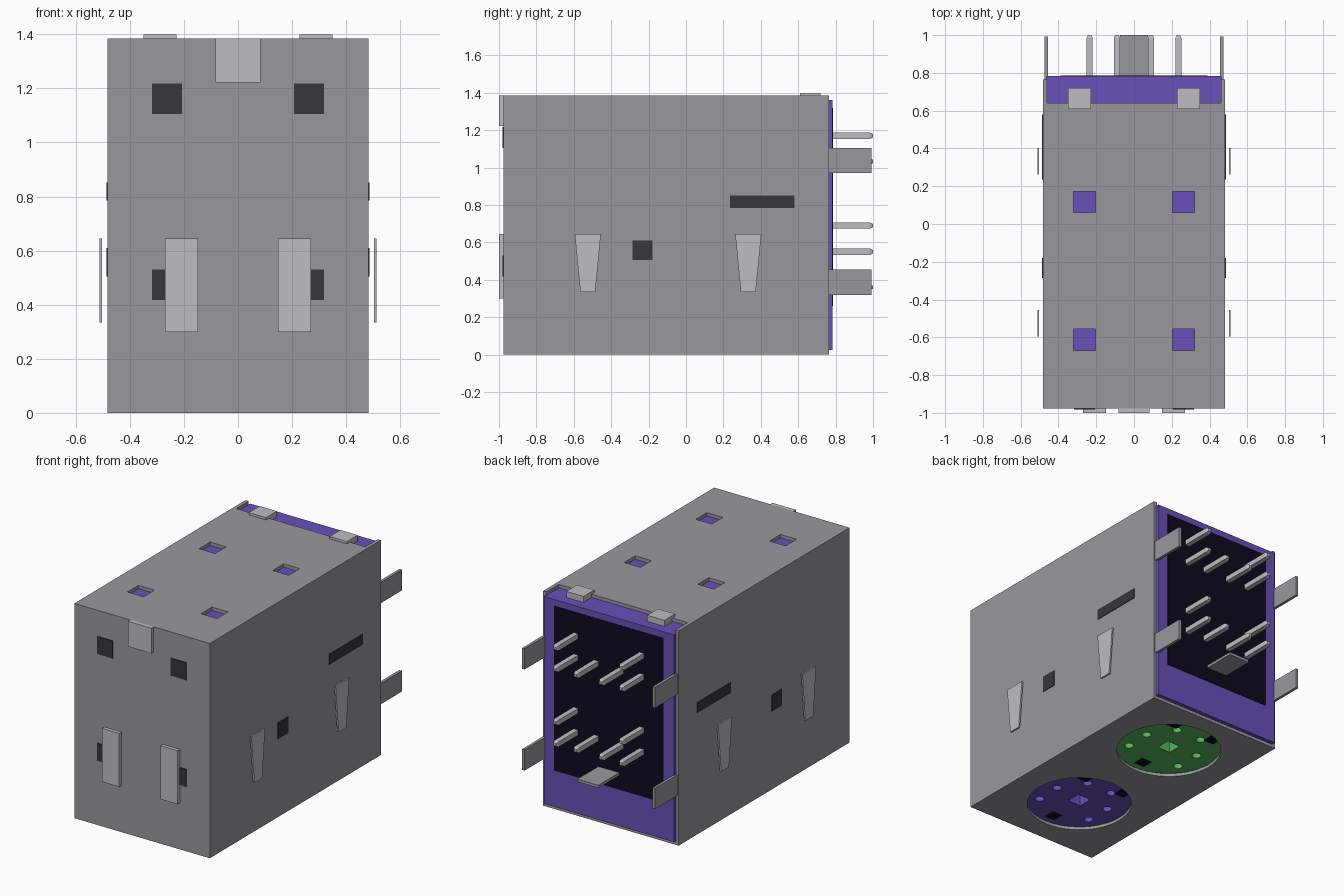
import bpy, bmesh, math
from mathutils import Matrix, Vector

old = bpy.data.objects.get("Cube")
if old:
    bpy.data.objects.remove(old, do_unlink=True)


def material(name, r, g, b):
    lin = [(c / 255 / 12.92) if c < 11 else ((c / 255 + 0.055) / 1.055) ** 2.4 for c in (r, g, b)]
    m = bpy.data.materials.new(name)
    m.use_nodes = True
    m.diffuse_color = (*lin, 1)
    bsdf = next(n for n in m.node_tree.nodes if n.type == 'BSDF_PRINCIPLED')
    bsdf.inputs["Base Color"].default_value = (*lin, 1)
    return m


STEEL = material("steel grey", 153, 153, 158)
LIGHT = material("light metal", 190, 189, 194)
PURPLE = material("purple plastic", 104, 80, 185)
GREEN = material("green plastic", 88, 182, 93)
DARK = material("dark grey", 55, 55, 59)
NAVY = material("near black", 13, 10, 30)


def finish(name, bm, mat):
    bmesh.ops.recalc_face_normals(bm, faces=bm.faces)
    me = bpy.data.meshes.new(name)
    bm.to_mesh(me)
    bm.free()
    ob = bpy.data.objects.new(name, me)
    bpy.context.collection.objects.link(ob)
    if mat:
        me.materials.append(mat)
    return ob


def add_box(bm, x, y, z):
    """Add a box given as (min, max) on each axis."""
    size = [b - a for a, b in (x, y, z)]
    mid = [(a + b) / 2 for a, b in (x, y, z)]
    m = Matrix.Translation(mid) @ Matrix.Diagonal((*size, 1))
    return bmesh.ops.create_cube(bm, size=1, matrix=m)["verts"]


def add_cylinder(bm, x, y, z, r, sides):
    bmesh.ops.create_cone(bm, cap_ends=True, segments=sides, radius1=r, radius2=r,
                          depth=z[1] - z[0],
                          matrix=Matrix.Translation((x, y, (z[0] + z[1]) / 2)))


def box(name, mat, x, y, z):
    bm = bmesh.new()
    add_box(bm, x, y, z)
    return finish(name, bm, mat)


def cut(target, bm):
    """Subtract a bmesh from the target and discard the cutter."""
    cutter = finish("cutter", bm, None)
    cutter.hide_render = True
    mod = target.modifiers.new("cut", 'BOOLEAN')
    mod.operation = 'DIFFERENCE'
    mod.solver = 'EXACT'
    mod.object = cutter
    bpy.context.view_layer.objects.active = target
    bpy.ops.object.modifier_apply(modifier=mod.name)
    bpy.data.objects.remove(cutter, do_unlink=True)


def span(s, a, b):
    """Range a..b mirrored to side s."""
    return (a, b) if s > 0 else (-b, -a)


SIDES = ((1, "left"), (-1, "right"))
SOCKETS = (("front_socket", PURPLE, -0.52), ("rear_socket", GREEN, 0.33))

# Thin metal shell, open at the back
shell = box("metal_shell", STEEL, (-0.483, 0.483), (-0.977, 0.765), (0, 1.385))
bm = bmesh.new()
add_box(bm, (-0.465, 0.465), (-0.957, 0.9), (0.02, 1.363))
cut(shell, bm)

# Shell openings: top windows, rear top notch, round socket holes
bm = bmesh.new()
add_box(bm, (-0.46, 0.46), (0.64, 0.9), (1.3, 1.5))
for s, _ in SIDES:
    for y in (-0.67, 0.06):
        add_box(bm, span(s, 0.205, 0.32), (y, y + 0.113), (1.3, 1.5))
for _, _, y in SOCKETS:
    add_cylinder(bm, 0, y, (-0.1, 0.1), 0.318, 48)
cut(shell, bm)

# Plastic core and back frame
box("plastic_core", PURPLE, (-0.463, 0.463), (-0.955, 0.75), (0.12, 1.361))
box("back_frame", PURPLE, (-0.463, 0.463), (0.73, 0.784), (0.025, 1.361))
box("back_panel", NAVY, (-0.39, 0.39), (0.78, 0.787), (0.26, 1.32))

# Round sockets underneath with contact holes, centre key and three notches
for name, mat, y in SOCKETS:
    bm = bmesh.new()
    add_cylinder(bm, 0, y, (0.025, 0.13), 0.326, 48)
    socket = finish(name, bm, mat)
    bm = bmesh.new()
    for s, _ in SIDES:
        for px, py in ((0.2, 0.026), (0.093, 0.188), (0.195, -0.145)):
            add_cylinder(bm, s * px, y + py, (-0.05, 0.11), 0.028, 16)
    add_box(bm, (-0.047, 0.047), (y - 0.047, y + 0.047), (-0.05, 0.11))
    cut(socket, bm)
    for i, (nx, ny) in enumerate(((-0.148, 0.238), (0.148, 0.238), (0, -0.245))):
        box(f"{name}_notch_{i + 1}", NAVY, (nx - 0.036, nx + 0.036),
            (y + ny - 0.036, y + ny + 0.036), (0.021, 0.029))


# Tapered side spring: a trapezoid plate in the YZ plane
def side_spring(name, s, y):
    bm = bmesh.new()
    pts = ((y - 0.07, 0.645), (y + 0.07, 0.645), (y + 0.04, 0.335), (y - 0.04, 0.335))
    face = bm.faces.new([bm.verts.new((s * 0.502, py, pz)) for py, pz in pts])
    geom = bmesh.ops.extrude_face_region(bm, geom=[face])["geom"]
    bmesh.ops.translate(bm, vec=(s * 0.01, 0, 0),
                        verts=[v for v in geom if isinstance(v, bmesh.types.BMVert)])
    finish(name, bm, LIGHT)


for s, side in SIDES:
    # Dark slots on the front and sides
    for z, level in ((1.105, "upper"), (0.417, "lower")):
        box(f"front_slot_{level}_{side}", DARK, span(s, 0.207, 0.318), (-0.982, -0.975), (z, z + 0.113))
    box(f"side_slot_{side}", DARK, span(s, 0.48, 0.487), (0.235, 0.58), (0.785, 0.852))
    box(f"side_square_{side}", DARK, span(s, 0.48, 0.487), (-0.285, -0.18), (0.505, 0.61))
    # Raised springs and tabs
    box(f"front_spring_{side}", LIGHT, span(s, 0.147, 0.27), (-1.0, -0.976), (0.3, 0.645))
    box(f"top_tab_{side}", LIGHT, span(s, 0.227, 0.35), (0.61, 0.72), (1.35, 1.4))
    side_spring(f"side_spring_front_{side}", s, -0.525)
    side_spring(f"side_spring_rear_{side}", s, 0.333)
    # Rear mounting blades
    for z, level in ((0.972, "upper"), (0.32, "lower")):
        box(f"mounting_blade_{level}_{side}", STEEL, span(s, 0.456, 0.474), (0.74, 0.993), (z, z + 0.134))

box("front_top_tab", LIGHT, (-0.083, 0.083), (-1.0, -0.976), (1.222, 1.385))
box("ground_blade", STEEL, (-0.075, 0.075), (0.76, 1.0), (0.352, 0.37))


# Contact pins with tapered tips
def pin(name, x, z):
    bm = bmesh.new()
    w, h = 0.0165, 0.0165
    add_box(bm, (x - w, x + w), (0.76, 0.985), (z - h, z + h))
    end = [f for f in bm.faces if f.calc_center_median().y > 0.98]
    tip = bmesh.ops.extrude_face_region(bm, geom=end)["geom"]
    bmesh.ops.delete(bm, geom=end, context='FACES_ONLY')
    c = Vector((x, 0, z))
    for v in [g for g in tip if isinstance(g, bmesh.types.BMVert)]:
        v.co = Vector((x + (v.co.x - x) * 0.55, 1.0, z + (v.co.z - c.z) * 0.55))
    finish(name, bm, LIGHT)


for level, high, low in (("upper", 1.17, 1.033), ("lower", 0.69, 0.55)):
    for s, side in SIDES:
        pin(f"pin_{level}_top_{side}", s * 0.235, high)
        pin(f"pin_{level}_outer_{side}", s * 0.235, low)
        pin(f"pin_{level}_inner_{side}", s * 0.09, low)
